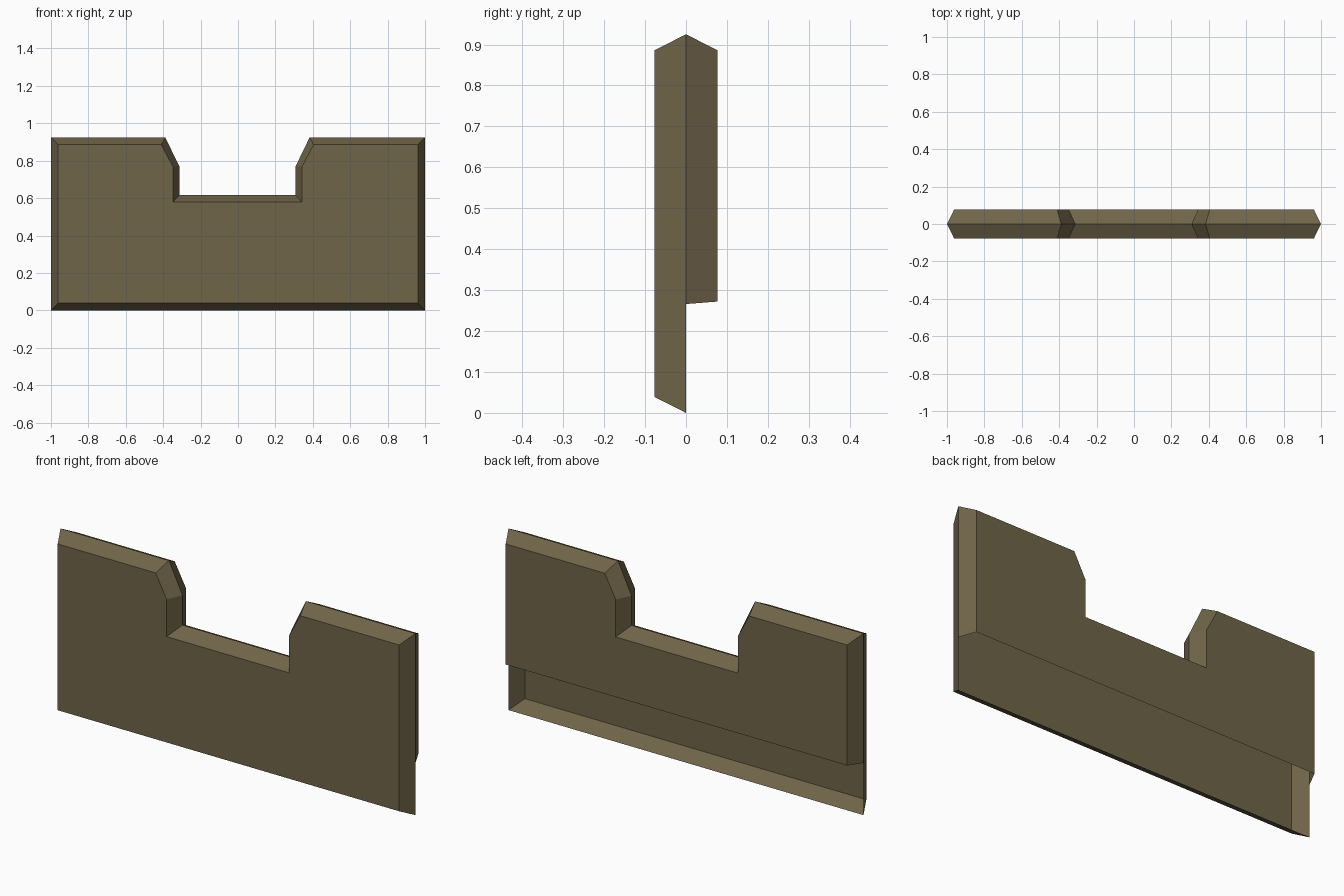
import bpy
import bmesh

if "Cube" in bpy.data.objects:
    bpy.data.objects.remove(bpy.data.objects["Cube"])

DEPTH = 0.077          # depth of each half of the plate
NOTCH_X = -0.003       # centre of the notch

mat = bpy.data.materials.new("olive brown")
mat.diffuse_color = (0.162, 0.130, 0.067, 1.0)
mat.use_nodes = True
mat.node_tree.nodes["Principled BSDF"].inputs["Base Color"].default_value = mat.diffuse_color


def outline(side, bottom, top, notch):
    """Notched plate outline; notch lists (half width, height) from top to floor."""
    right = [(NOTCH_X + w, z) for w, z in notch]
    left = [(NOTCH_X - w, z) for w, z in reversed(notch)]
    return ([(-side, bottom), (side, bottom), (side, top)] + right + left
            + [(-side, top)])


def half_shell(name, y_face, rim, face, close_bottom):
    """Flat panel with sloped edges, open on the y = 0 side."""
    bm = bmesh.new()
    outer = [bm.verts.new((x, 0, z)) for x, z in rim]
    inner = [bm.verts.new((x, y_face, z)) for x, z in face]
    front = y_face < 0
    bm.faces.new(inner if front else inner[::-1])
    n = len(outer)
    for i in range(0 if close_bottom else 1, n):
        j = (i + 1) % n
        quad = [outer[i], outer[j], inner[j], inner[i]]
        bm.faces.new(quad if front else quad[::-1])
    mesh = bpy.data.meshes.new(name)
    bm.to_mesh(mesh)
    bm.free()
    mesh.materials.append(mat)
    obj = bpy.data.objects.new(name, mesh)
    bpy.context.collection.objects.link(obj)


rim_notch = [(0.386, 0.925), (0.310, 0.768), (0.310, 0.617)]
face_notch = [(0.4075, 0.886), (0.345, 0.768), (0.345, 0.578)]

# Full-height front half with a sloped bottom edge
half_shell("front_panel", -DEPTH,
           outline(1.0, 0.0, 0.925, rim_notch),
           outline(0.962, 0.039, 0.886, face_notch), True)

# Shorter back half, open along its lower edge
half_shell("back_panel", DEPTH,
           outline(1.0, 0.266, 0.925, rim_notch),
           outline(0.962, 0.272, 0.886, face_notch), False)
